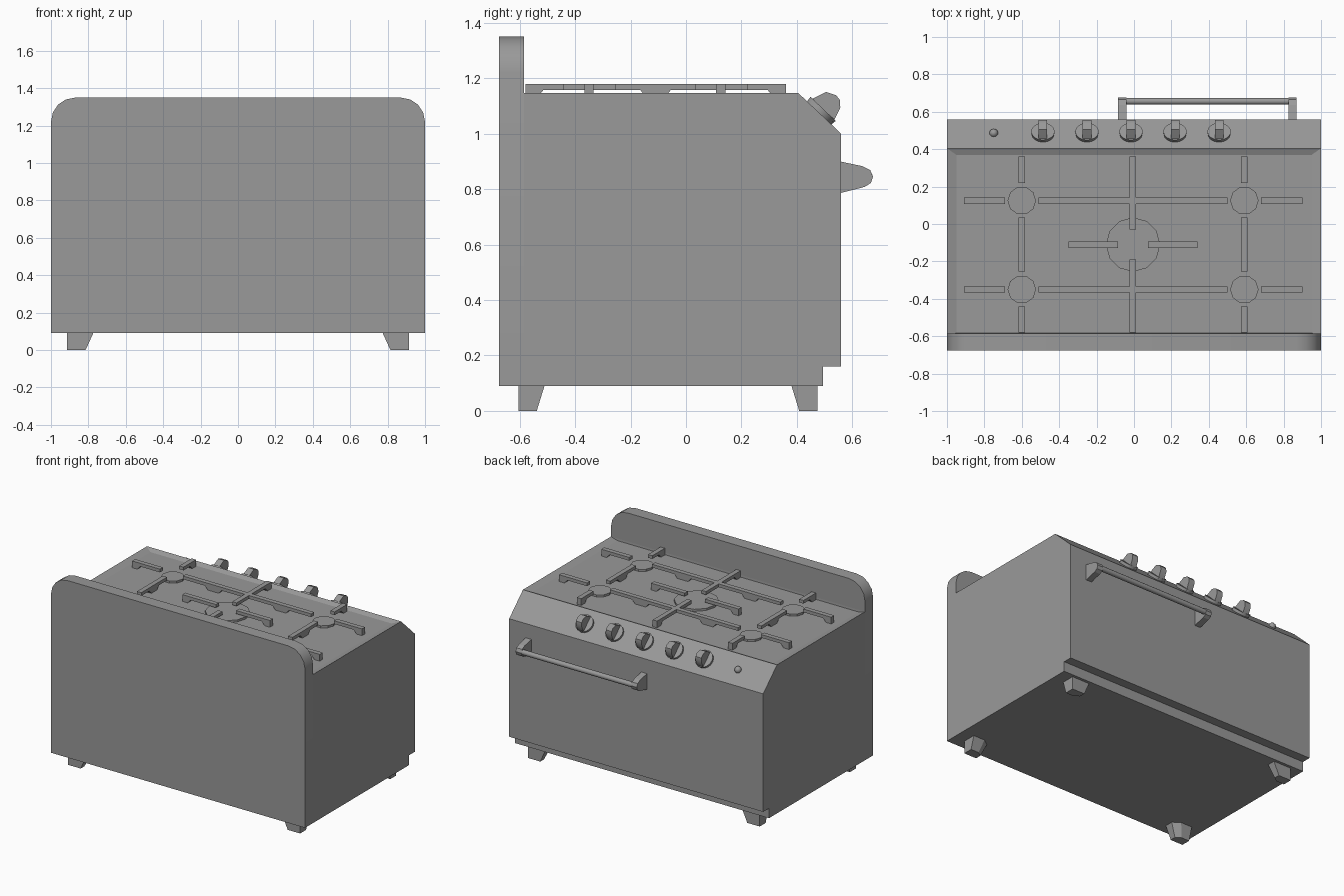
import bpy, bmesh, math
from mathutils import Vector

if "Cube" in bpy.data.objects:
    bpy.data.objects.remove(bpy.data.objects["Cube"])

X, Y, Z = Vector((1, 0, 0)), Vector((0, 1, 0)), Vector((0, 0, 1))

steel = bpy.data.materials.new("grey_enamel")
steel.use_nodes = True
GREY = (0.32, 0.32, 0.32, 1)
steel.diffuse_color = GREY
steel.node_tree.nodes["Principled BSDF"].inputs["Base Color"].default_value = GREY


def finish(name, bm, smooth=None):
    bmesh.ops.recalc_face_normals(bm, faces=bm.faces)
    mesh = bpy.data.meshes.new(name)
    bm.to_mesh(mesh)
    bm.free()
    mesh.materials.append(steel)
    obj = bpy.data.objects.new(name, mesh)
    bpy.context.collection.objects.link(obj)
    if smooth:
        bpy.ops.object.select_all(action="DESELECT")
        obj.select_set(True)
        bpy.context.view_layer.objects.active = obj
        bpy.ops.object.shade_smooth_by_angle(angle=math.radians(smooth))
    return obj


def prism(outline, origin, u, v, depth, taper=1.0):
    """Extrude a 2D outline in the u, v plane, centred on the origin."""
    bm = bmesh.new()
    origin, w = Vector(origin), u.cross(v)
    rings = []
    for side, scale in ((-0.5, 1.0), (0.5, taper)):
        rings.append([bm.verts.new(origin + u * a * scale + v * b * scale + w * depth * side)
                      for a, b in outline])
    n = len(outline)
    bm.faces.new(rings[0])
    bm.faces.new(rings[1])
    for i in range(n):
        j = (i + 1) % n
        bm.faces.new((rings[0][i], rings[0][j], rings[1][j], rings[1][i]))
    return bm


def circle(radius, sides):
    return [(radius * math.cos(2 * math.pi * i / sides),
             radius * math.sin(2 * math.pi * i / sides)) for i in range(sides)]


# Oven body with toe step, sloped control panel and shallow hob recess
body = prism([(-0.585, 0.09), (0.495, 0.09), (0.495, 0.16), (0.56, 0.16),
              (0.56, 1.0), (0.405, 1.147), (-0.585, 1.147)], (0, 0, 0), Y, Z, 2.0)
bmesh.ops.recalc_face_normals(body, faces=body.faces)
hob = max(body.faces, key=lambda f: f.calc_center_median().z)
bmesh.ops.inset_region(body, faces=[hob], thickness=0.02)
for v in hob.verts:
    v.co = (math.copysign(0.95, v.co.x), 0.37 if v.co.y > 0 else -0.584, 1.132)
finish("oven_body", body)

# Back panel with rounded upper corners
corner = [(0.87 + 0.13 * math.cos(a), 1.22 + 0.13 * math.sin(a))
          for a in (math.pi / 2 * i / 4 for i in range(5))]
panel = [(1, 0.09)] + corner + [(-x, z) for x, z in reversed(corner)] + [(-1, 0.09)]
finish("back_panel", prism(panel, (0, -0.63, 0), X, Z, 0.09), 30)

# Feet: vertical outer sides, tapered inner sides, cut inner corner
foot = [(0, 0), (0.14, 0), (0.14, 0.06), (0.09, 0.095), (0, 0.095)]
for sx, side in ((1, "left"), (-1, "right")):
    for sy, y, end in ((1, -0.605, "front"), (-1, 0.475, "back")):
        finish(f"{side}_{end}_foot",
               prism(foot, (sx * 0.913, y, 0.046), X * -sx, Y * sy,
                     -0.092 * sx * sy * -1, 0.7) if sx * sy < 0 else
               prism(foot, (sx * 0.913, y, 0.046), X * -sx, Y * sy, 0.092, 0.7))

# Burners
for x in (-0.6, 0.59):
    for y in (0.125, -0.35):
        finish("small_burner", prism(circle(0.076, 10), (x, y, 1.138), X, Y, 0.018))
finish("centre_burner", prism(circle(0.145, 12), (-0.005, -0.11, 1.138), X, Y, 0.018))


def grate_arm(start, end, feet):
    """Bar with lifted underside; feet are (from, to) distances along it."""
    start, end = Vector((*start, 0)), Vector((*end, 0))
    length, u = (end - start).length, (end - start).normalized()
    top, lift, base, slope = 1.18, 1.157, 1.13, 0.025
    under = [] if feet[0][0] == 0 else [(0, lift)]
    for a, b in feet:
        under += [(a, base)] if a == 0 else [(a - slope, lift), (a, base)]
        under += [(b, base), (b + slope, lift)]
    outline = [(0, top)] + under + [(length, lift), (length, top)]
    finish("grate_arm", prism(outline, start, u, Z, 0.034))


outer = [(0, 0.04)]
for x in (-0.6, 0.59):
    grate_arm((x, 0.36), (x, 0.22), outer)
    grate_arm((x, 0.035), (x, -0.255), [(0.115, 0.175)])
    grate_arm((x, -0.58), (x, -0.44), outer)
for y in (0.125, -0.35):
    grate_arm((-0.91, y), (-0.69, y), outer)
    grate_arm((-0.51, y), (0.5, y), [(0.2, 0.28), (0.73, 0.81)])
    grate_arm((0.9, y), (0.68, y), outer)
grate_arm((-0.007, 0.36), (-0.007, -0.03), outer)
grate_arm((-0.007, -0.58), (-0.007, -0.19), outer)
grate_arm((-0.35, -0.11), (-0.085, -0.11), outer)
grate_arm((0.34, -0.11), (0.075, -0.11), outer)

# Control knobs on the sloped panel: dial plus upright grip
down = Vector((0, 0.155, -0.147)).normalized()
out = Vector((0, 0.147, 0.155)).normalized()
grip = [(-0.056, 0.01), (-0.053, 0.02), (-0.034, 0.072), (0.0, 0.088),
        (0.022, 0.085), (0.042, 0.066), (0.058, 0.016), (0.058, 0.01)]
for i in range(5):
    centre = Vector((-0.487 + 0.2355 * i, 0.481, 1.075))
    finish("knob_dial", prism(circle(0.063, 16), centre + out * 0.009,
                              X, -down, 0.022, 0.95), 40)
    finish("knob_grip", prism(grip, centre, down, out, 0.046), 30)

# Ignition button
button = bmesh.new()
bmesh.ops.create_uvsphere(button, u_segments=10, v_segments=6, radius=0.024)
bmesh.ops.translate(button, verts=button.verts, vec=(-0.75, 0.486, 1.076))
finish("ignition_button", button, 40)

# Door handle: two brackets and a round bar
bracket = [(0.555, 0.9), (0.635, 0.883), (0.665, 0.868), (0.675, 0.845),
           (0.667, 0.822), (0.645, 0.808), (0.555, 0.785)]
for x in (-0.0625, 0.8475):
    finish("handle_bracket", prism(bracket, (x, 0, 0), Y, Z, 0.045))
finish("handle_bar", prism(circle(0.018, 12), (0.3925, 0.656, 0.845), Y, Z, 0.9), 40)
